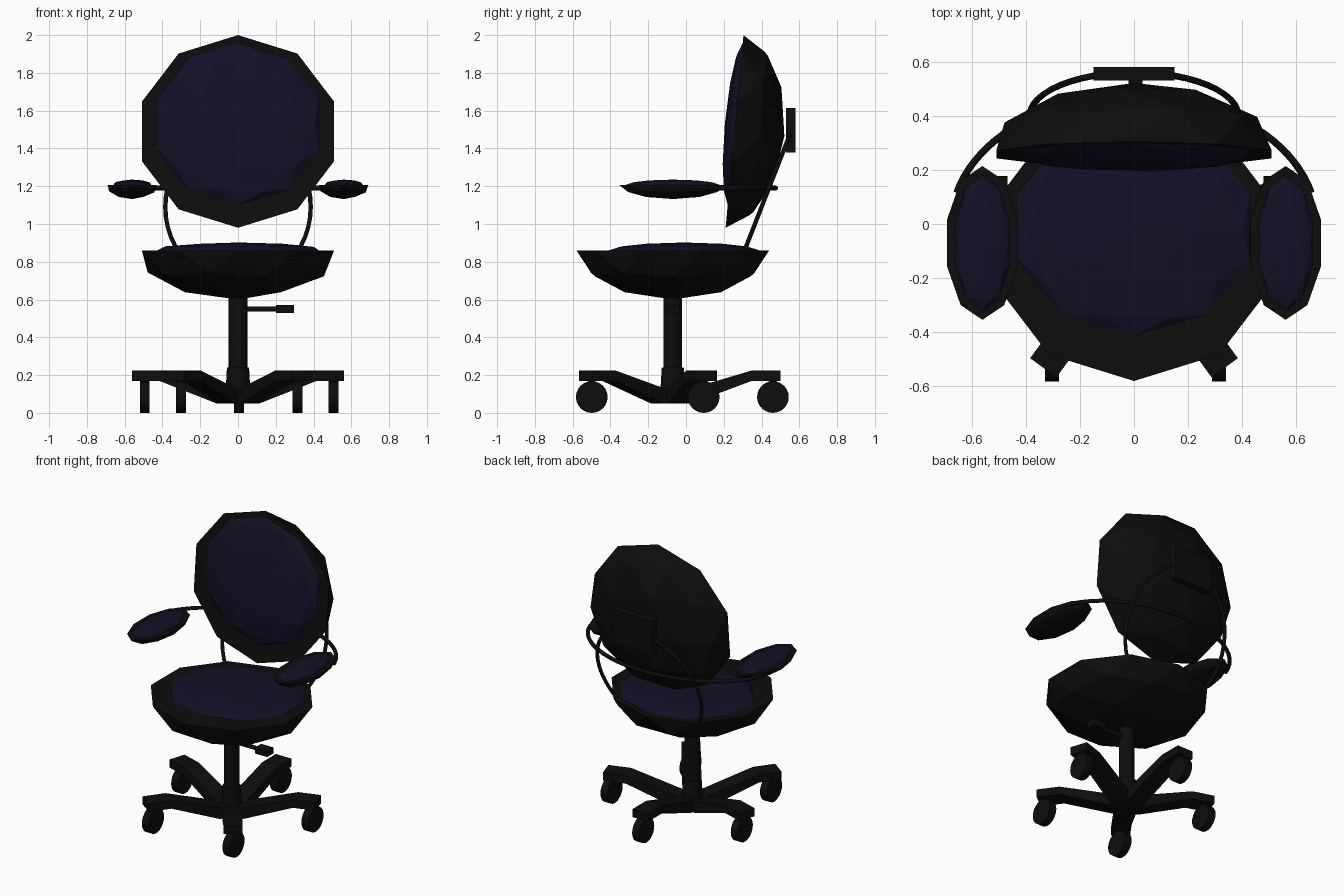
import bpy, bmesh, math
from mathutils import Matrix, Vector

if "Cube" in bpy.data.objects:
    bpy.data.objects.remove(bpy.data.objects["Cube"])

def material(name, rgb):
    m = bpy.data.materials.new(name)
    m.diffuse_color = (*rgb, 1)
    m.use_nodes = True
    m.node_tree.nodes["Principled BSDF"].inputs["Base Color"].default_value = m.diffuse_color
    return m

BLACK = material("black", (0.004, 0.004, 0.004))
NAVY = material("navy", (0.007, 0.005, 0.020))
CY = -0.07  # y of the column axis

def finish(bm, name, mat, smooth=False):
    bmesh.ops.recalc_face_normals(bm, faces=bm.faces)
    me = bpy.data.meshes.new(name)
    bm.to_mesh(me)
    bm.free()
    ob = bpy.data.objects.new(name, me)
    bpy.context.collection.objects.link(ob)
    me.materials.append(mat)
    if smooth:
        bpy.ops.object.select_all(action='DESELECT')
        ob.select_set(True)
        bpy.context.view_layer.objects.active = ob
        bpy.ops.object.shade_smooth_by_angle(angle=math.radians(40))
    return ob

def half_dome(name, mat, center, size, lower, offset=(0, 0, 0), tilt=0):
    """Faceted half ball, cut flat and closed at its widest level."""
    bm = bmesh.new()
    bmesh.ops.create_icosphere(bm, subdivisions=2, radius=1)
    bmesh.ops.bisect_plane(bm, geom=bm.verts[:] + bm.edges[:] + bm.faces[:], dist=1e-4,
                           plane_co=(0, 0, 0), plane_no=(0, 0, 1),
                           clear_outer=lower, clear_inner=not lower)
    rim = [e for e in bm.edges if e.is_boundary]
    if lower:
        bmesh.ops.contextual_create(bm, geom=rim)
    mtx = (Matrix.Translation(center) @ Matrix.Rotation(math.radians(tilt), 4, 'X')
           @ Matrix.Translation(offset) @ Matrix.Diagonal((*size, 1)))
    bm.transform(mtx)
    finish(bm, name, mat)

def cylinder(name, p, q, r1, r2, sides=24):
    p, q = Vector(p), Vector(q)
    bm = bmesh.new()
    bmesh.ops.create_cone(bm, cap_ends=True, segments=sides, radius1=r1, radius2=r2,
                          depth=(q - p).length)
    bm.transform(Matrix.Translation((p + q) / 2)
                 @ (q - p).to_track_quat('Z', 'Y').to_matrix().to_4x4())
    finish(bm, name, BLACK, True)

def box(name, center, size):
    bm = bmesh.new()
    bmesh.ops.create_cube(bm, size=1)
    bm.transform(Matrix.Translation(center) @ Matrix.Diagonal((*size, 1)))
    finish(bm, name, BLACK)

def tube(name, points, radius, closed=False):
    cu = bpy.data.curves.new(name, 'CURVE')
    cu.dimensions = '3D'
    cu.bevel_depth = radius
    cu.bevel_resolution = 2
    cu.use_fill_caps = True
    sp = cu.splines.new('POLY')
    sp.points.add(len(points) - 1)
    for pt, co in zip(sp.points, points):
        pt.co = (*co, 1)
    sp.use_cyclic_u = closed
    cu.materials.append(BLACK)
    bpy.context.collection.objects.link(bpy.data.objects.new(name, cu))

# Seat and backrest: faceted shells with shallow cushions
half_dome("seat_shell", BLACK, (0, CY, 0.86), (0.535, 0.51, 0.26), True)
half_dome("seat_cushion", NAVY, (0, CY, 0.86), (0.45, 0.40, 0.042), False, (0, 0.06, 0))
half_dome("back_shell", BLACK, (0, 0.257, 1.49), (0.535, 0.512, 0.265), True, tilt=84.7)
half_dome("back_cushion", NAVY, (0, 0.257, 1.49), (0.45, 0.43, 0.055), False, (0, 0.04, 0), 84.7)

# Armrests
for s, side in ((-1, "left"), (1, "right")):
    half_dome(side + "_armrest_shell", BLACK, (s * 0.56, CY, 1.207), (0.137, 0.284, 0.075), True)
    half_dome(side + "_armrest_cushion", NAVY, (s * 0.56, CY, 1.207), (0.105, 0.25, 0.028), False)

# Bar sweeping behind the back between the armrests
arc = [math.radians(14 + 152 * i / 40) for i in range(41)]
tube("armrest_bar", [(0.675 * math.cos(a), 0.475 * math.sin(a), 1.19) for a in arc], 0.013)

# Leaning hoop that carries the back, and its bracket
hoop = [math.tau * i / 48 for i in range(48)]
tube("back_hoop", [(0.385 * math.cos(a), 0.40 + 0.16 * math.sin(a), 1.09 + 0.41 * math.sin(a))
                   for a in hoop], 0.012, True)
box("back_bracket", (0, 0.555, 1.497), (0.30, 0.05, 0.235))

# Column, hub and height lever
cylinder("column", (0, CY, 0.2), (0, CY, 0.63), 0.049, 0.049)
cylinder("hub", (0, CY, 0.05), (0, CY, 0.24), 0.07, 0.058)
cylinder("lever_rod", (0.03, CY, 0.55), (0.22, CY, 0.55), 0.014, 0.014, 12)
box("lever_paddle", (0.25, CY, 0.55), (0.095, 0.07, 0.04))

# Five cranked legs with casters
profile = [(0, 0.05), (0.10, 0.05), (0.42, 0.17), (0.57, 0.17),
           (0.57, 0.225), (0.42, 0.225), (0.05, 0.115), (0, 0.115)]
for i in range(5):
    a = math.radians(90 + 72 * i)
    bm = bmesh.new()
    face = bm.faces.new([bm.verts.new((r, -0.06, z)) for r, z in profile])
    ext = bmesh.ops.extrude_face_region(bm, geom=[face])
    bmesh.ops.translate(bm, vec=(0, 0.12, 0),
                        verts=[v for v in ext["geom"] if isinstance(v, bmesh.types.BMVert)])
    bm.transform(Matrix.Translation((0, CY, 0)) @ Matrix.Rotation(a, 4, 'Z'))
    finish(bm, f"leg_{i + 1}", BLACK)
    x, y = 0.525 * math.cos(a) + 0.006, CY + 0.53 * math.sin(a)
    cylinder(f"caster_{i + 1}", (x - 0.026, y, 0.084), (x + 0.026, y, 0.084), 0.084, 0.084)
    cylinder(f"caster_pin_{i + 1}", (x, y, 0.10), (x, y, 0.19), 0.018, 0.018, 12)
